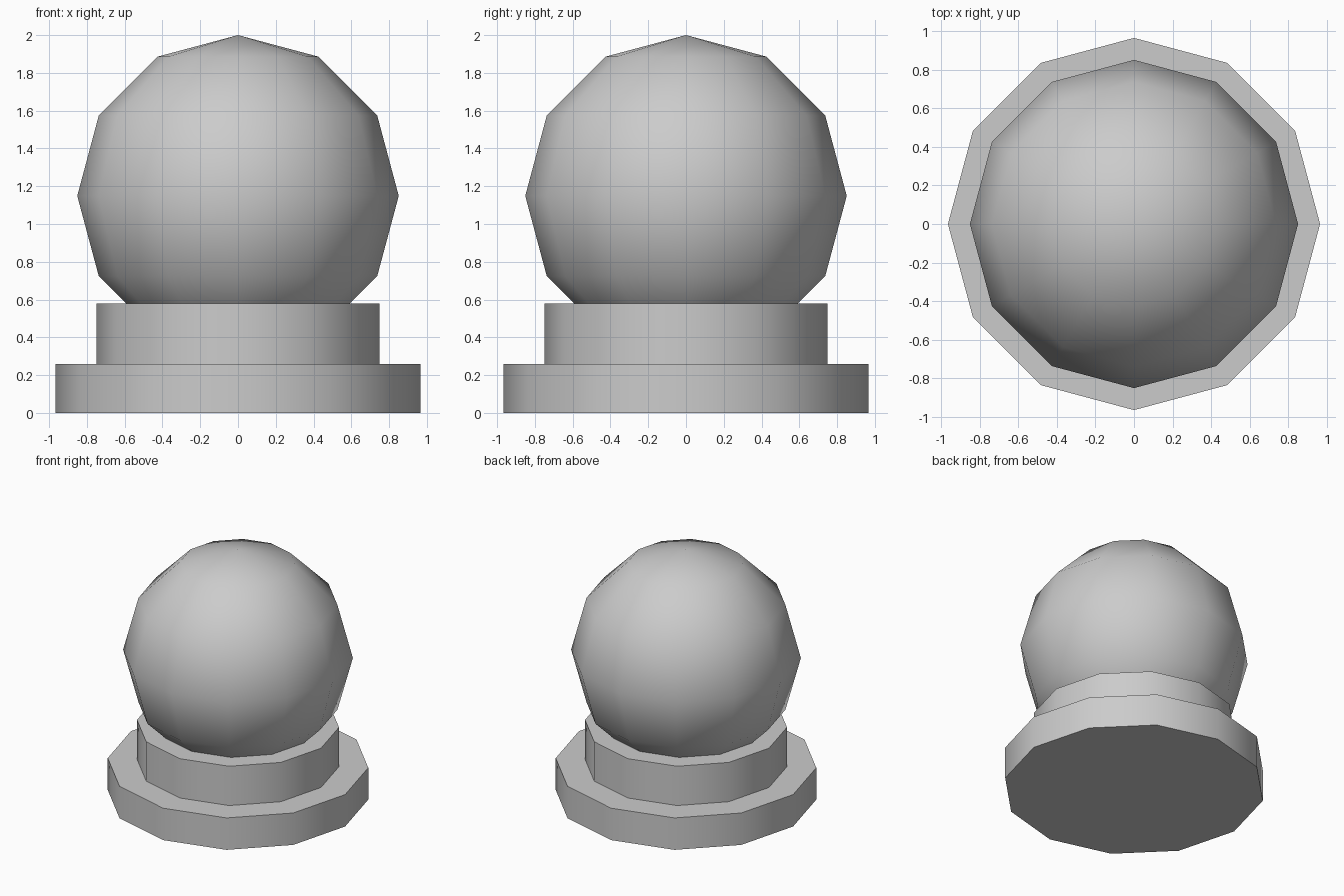
import bpy
import math

if "Cube" in bpy.data.objects:
    bpy.data.objects.remove(bpy.data.objects["Cube"])

SIDES = 12


def disc(name, radius, z0, z1):
    bpy.ops.mesh.primitive_cylinder_add(vertices=SIDES, radius=radius, depth=z1 - z0,
                                        location=(0, 0, (z0 + z1) / 2))
    bpy.context.object.name = name
    bpy.ops.object.shade_smooth_by_angle(angle=math.radians(40))


# Stepped round pedestal
disc("base_plate", 0.965, 0.0, 0.26)
disc("collar", 0.748, 0.26, 0.58)

# Low-poly ball, its underside sunk into the collar
bpy.ops.mesh.primitive_uv_sphere_add(segments=SIDES, ring_count=6, radius=0.851,
                                     location=(0, 0, 1.149))
bpy.context.object.name = "ball"
bpy.ops.object.shade_smooth()
